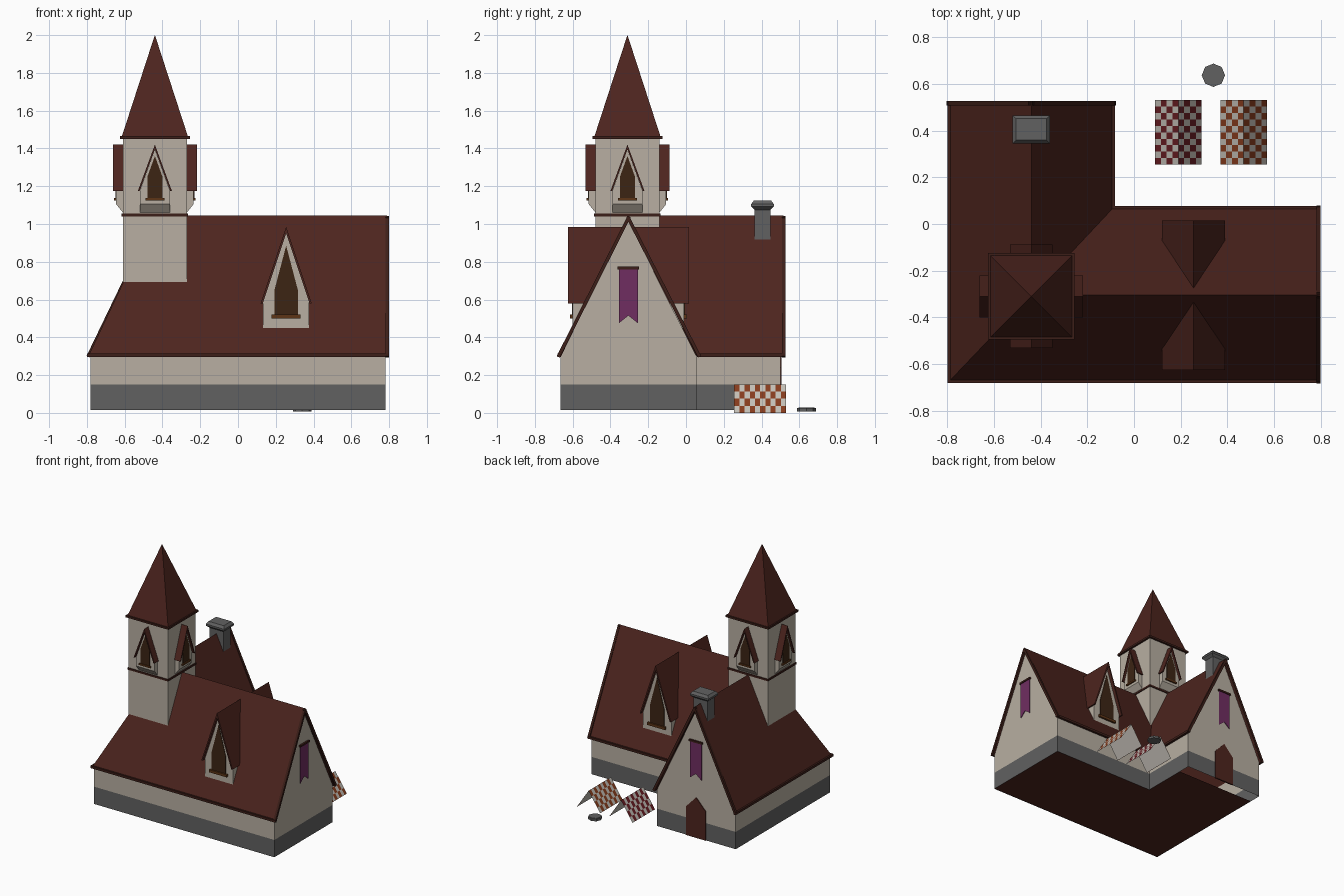
import bpy, bmesh, math
from mathutils import Matrix, Vector

if "Cube" in bpy.data.objects:
    bpy.data.objects.remove(bpy.data.objects["Cube"])


def mat(name, r, g, b):
    m = bpy.data.materials.new(name)
    m.diffuse_color = (r, g, b, 1)
    m.use_nodes = True
    m.node_tree.nodes["Principled BSDF"].inputs["Base Color"].default_value = m.diffuse_color
    return m


ROOF = mat("roof_tile", .075, .018, .013)
TRIM = mat("dark_trim", .045, .013, .009)
WALL = mat("plaster", .48, .43, .36)
STONE = mat("stone", .12, .12, .12)
GLASS = mat("window_wood", .045, .018, .007)
SILL = mat("sill_wood", .11, .035, .008)
CLOTH = mat("banner_cloth", .16, .027, .12)
WHITE = mat("canvas", .55, .52, .47)
RED = mat("crimson_check", .14, .012, .016)
ORANGE = mat("orange_check", .24, .045, .012)


def mesh(name, verts, faces, *mats, recalc=False):
    me = bpy.data.meshes.new(name)
    me.from_pydata([tuple(v) for v in verts], [], faces)
    for m in mats:
        me.materials.append(m)
    if recalc:
        bm = bmesh.new()
        bm.from_mesh(me)
        bmesh.ops.recalc_face_normals(bm, faces=bm.faces)
        bm.to_mesh(me)
        bm.free()
    ob = bpy.data.objects.new(name, me)
    bpy.context.collection.objects.link(ob)
    return ob


def frame(x, y, deg):
    return Matrix.Translation((x, y, 0)) @ Matrix.Rotation(math.radians(deg), 4, 'Z')


def prism(name, profile, y0, y1, m, M=Matrix()):
    """Extrude an x-z profile from y0 to y1, in frame M (outside is -y)."""
    n = len(profile)
    v = [M @ Vector((x, y, z)) for y in (y0, y1) for x, z in profile]
    f = [tuple(range(n)), tuple(range(n, 2 * n))]
    f += [(i, (i + 1) % n, (i + 1) % n + n, i + n) for i in range(n)]
    return mesh(name, v, f, m, recalc=True)


def box_profile(h, z0, z1):
    return [(-h, z0), (h, z0), (h, z1), (-h, z1)]


def pointed(h, z0, z1, z2):
    return [(-h, z0), (h, z0), (h, z1), (0, z2), (-h, z1)]


def loft(name, x, y, rings, m):
    """Stack of rectangular rings (half x, half y, z)."""
    v = [(x + sx * a, y + sy * b, z) for a, b, z in rings
         for sx, sy in ((-1, -1), (1, -1), (1, 1), (-1, 1))]
    k = len(rings)
    f = [(0, 3, 2, 1), tuple(range(4 * k - 4, 4 * k))]
    for r in range(k - 1):
        for i in range(4):
            j = (i + 1) % 4
            f.append((4 * r + i, 4 * r + j, 4 * r + 4 + j, 4 * r + 4 + i))
    return mesh(name, v, f, m)


def beam(name, a, b, s, m):
    a, b = Vector(a), Vector(b)
    M = Matrix.Translation((a + b) / 2) @ (b - a).to_track_quat('Y', 'Z').to_matrix().to_4x4()
    d = (b - a).length / 2 + s / 2
    return prism(name, box_profile(s / 2, -s / 2, s / 2), -d, d, m, M)


# L-shaped base, walls and floor
plan = [(-.78, -.665), (.78, -.665), (.78, .055), (-.10, .055), (-.10, .50), (-.78, .50)]


def shell(name, z0, z1, m):
    v = [(x, y, z) for z in (z0, z1) for x, y in plan]
    mesh(name, v, [(i, (i + 1) % 6, (i + 1) % 6 + 6, i + 6) for i in range(6)], m)


shell("stone_base", .015, .15, STONE)
shell("plaster_walls", .15, .305, WALL)
mesh("floor", [(x, min(y, .40), .018) for x, y in plan], [(5, 4, 3, 2, 1, 0)], ROOF)
mesh("east_gable", [(.78, -.665, .30), (.78, .055, .30), (.78, -.305, 1.015)], [(0, 1, 2)], WALL)
mesh("north_gable", [(-.10, .5, .30), (-.78, .5, .30), (-.44, .5, 1.015)], [(0, 1, 2)], WALL)

# Main roof: hip at the front-left corner, valley at the inner corner
A, B, C = (-.79, -.672, .305), (.79, -.672, .305), (.79, -.305, 1.045)
D, E, F = (-.44, -.305, 1.045), (.79, .068, .305), (-.09, .068, .305)
G, H, I = (-.09, .517, .305), (-.44, .517, 1.045), (-.79, .517, .305)
roof = mesh("main_roof", [A, B, C, D, E, F, G, H, I],
            [(0, 1, 2, 3), (3, 2, 4, 5), (3, 5, 6, 7), (0, 3, 7, 8)], ROOF)
sol = roof.modifiers.new("thickness", 'SOLIDIFY')
sol.thickness, sol.offset = .012, -1
for i, (p, q) in enumerate([(A, B), (E, F), (F, G), (I, A)]):
    beam(f"eave_trim_{i}", p, q, .018, TRIM)
low = Vector((0, 0, -.014))
for i, (p, q) in enumerate([(B, C), (E, C), (G, H), (I, H)]):
    beam(f"rake_trim_{i}", Vector(p), Vector(q) + low, .018, TRIM)

# Tower and spire
TX, TY = -.44, -.31
loft("tower", TX, TY, [(.17, .17, .5), (.17, .17, 1.455)], WALL)
loft("tower_band", TX, TY, [(.176, .176, 1.04), (.176, .176, 1.055)], TRIM)
loft("spire_trim", TX, TY, [(.185, .185, 1.45), (.185, .185, 1.465)], TRIM)
loft("spire", TX, TY, [(.176, .176, 1.46), (.001, .001, 1.998)], ROOF)


def chevron(h, z0, z1, t):
    return [(-h, z0), (0, z1), (h, z0), (h - t, z0), (0, z1 - t * (z1 - z0) / h), (-h + t, z0)]


# Tower dormers, one on each side
for k in range(4):
    M = frame(TX, TY, 90 * k)
    prism(f"tower_dormer_{k}", pointed(.08, 1.105, 1.175, 1.395), -.205, -.165, WALL, M)
    v = [(s * .08, y, z) for s in (-1, 1) for y, z in ((-.205, 1.105), (-.165, 1.105), (-.165, 1.055))]
    mesh(f"tower_corbel_{k}", [M @ Vector(p) for p in v],
         [(0, 1, 2), (3, 5, 4), (0, 2, 5, 3), (0, 3, 4, 1)], WALL, recalc=True)
    prism(f"tower_dormer_roof_{k}", chevron(.09, 1.175, 1.42, .009), -.222, -.165, ROOF, M)
    prism(f"tower_window_{k}", pointed(.04, 1.13, 1.25, 1.36), -.209, -.2, GLASS, M)
    prism(f"tower_sill_{k}", box_profile(.05, 1.125, 1.138), -.216, -.2, SILL, M)

# Roof dormers, front and back of the long wing
for k in range(2):
    M = frame(.255, -.305, 180 * k)
    prism(f"dormer_{k}", pointed(.122, .45, .59, .955), -.295, 0, WALL, M)
    prism(f"dormer_roof_{k}", chevron(.135, .58, .985, .011), -.32, 0, ROOF, M)
    prism(f"dormer_window_{k}", pointed(.062, .50, .65, .885), -.299, -.29, GLASS, M)
    prism(f"dormer_sill_{k}", box_profile(.077, .50, .52), -.31, -.29, SILL, M)

# Banners on both gables
for name, M in (("east", frame(.78, -.305, 90)), ("north", frame(-.44, .50, 180))):
    prism(name + "_banner", [(-.05, .765), (-.05, .475), (0, .515), (.05, .475), (.05, .765)],
          -.008, -.003, CLOTH, M)
    prism(name + "_banner_rod", box_profile(.057, .76, .774), -.014, 0, TRIM, M)

# Door in the back gable
prism("door", pointed(.085, .015, .24, .33), -.006, .005, ROOF, frame(-.44, .50, 180))

# Chimney
loft("chimney", -.44, .405, [(.06, .043, .85), (.06, .043, 1.075), (.08, .06, 1.092),
                             (.08, .06, 1.105), (.065, .046, 1.124)], STONE)

# Checkered market tents, open at both ends
for name, cx, colour in (("red_tent", .19, RED), ("orange_tent", .47, ORANGE)):
    nx, ny = 8, 10
    v = [(cx - .1 + .2 * i / nx, .255 + .275 * j / ny, .15 * (1 - abs(2 * i / nx - 1)))
         for j in range(ny + 1) for i in range(nx + 1)]
    w = nx + 1
    f = [(j * w + i, j * w + i + 1, j * w + w + i + 1, j * w + w + i)
         for j in range(ny) for i in range(nx)]
    ob = mesh(name, v, f, colour, WHITE)
    for n, p in enumerate(ob.data.polygons):
        p.material_index = (n % nx + n // nx) % 2
    lv = [(cx + x, y, z) for y in (.256, .529) for x, z in ((-.097, 0), (0, .146), (.097, 0))]
    mesh(name + "_lining", lv, [(0, 3, 4, 1), (1, 4, 5, 2)], WHITE)

# Octagonal well cover
for name, r, z0, z1, m in (("well_rim", .05, .008, .025, TRIM), ("well_cover", .042, .01, .028, STONE)):
    bpy.ops.mesh.primitive_cylinder_add(vertices=8, radius=r, depth=z1 - z0,
                                        location=(.34, .637, (z0 + z1) / 2))
    bpy.context.object.name = name
    bpy.context.object.data.materials.append(STONE)
